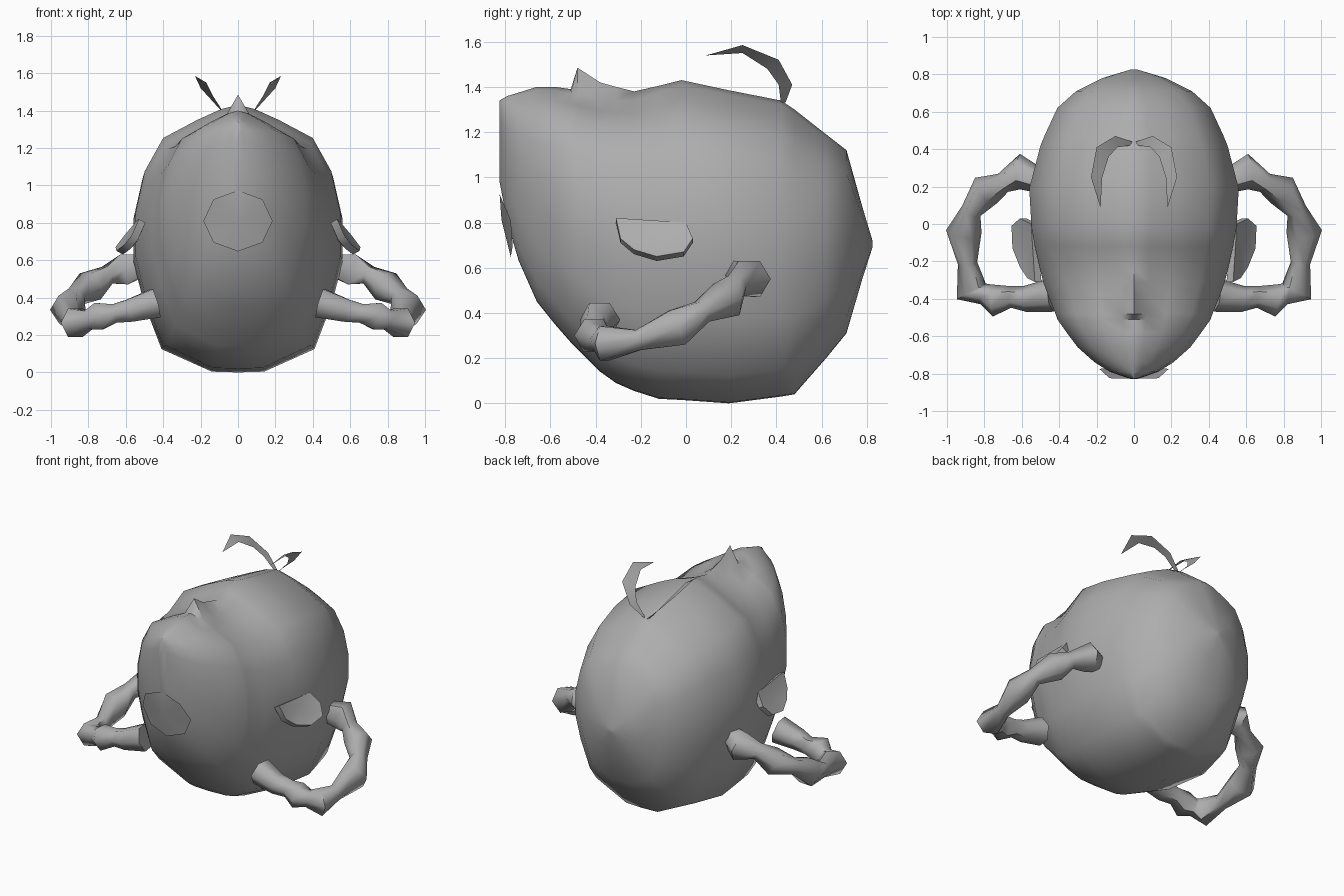
import bpy, math
from mathutils import Vector

if "Cube" in bpy.data.objects:
    bpy.data.objects.remove(bpy.data.objects["Cube"])

grey = bpy.data.materials.new("dark_grey")
grey.diffuse_color = (.42, .42, .42, 1)
grey.use_nodes = True
grey.node_tree.nodes["Principled BSDF"].inputs["Base Color"].default_value = grey.diffuse_color


def make(name, verts, faces, angle=60):
    me = bpy.data.meshes.new(name)
    me.from_pydata(verts, [], faces)
    me.materials.append(grey)
    ob = bpy.data.objects.new(name, me)
    bpy.context.collection.objects.link(ob)
    bpy.ops.object.select_all(action='DESELECT')
    ob.select_set(True)
    bpy.context.view_layer.objects.active = ob
    bpy.ops.object.mode_set(mode='EDIT')
    bpy.ops.mesh.select_all(action='SELECT')
    bpy.ops.mesh.normals_make_consistent(inside=False)
    bpy.ops.object.mode_set(mode='OBJECT')
    bpy.ops.object.shade_smooth_by_angle(angle=math.radians(angle))
    return ob


def loft(name, rings, angle=60):
    n = len(rings[0])
    faces = [(i*n + j, i*n + (j+1) % n, (i+1)*n + (j+1) % n, (i+1)*n + j)
             for i in range(len(rings)-1) for j in range(n)]
    faces += [tuple(range(n)), tuple(range((len(rings)-1)*n, len(rings)*n))]
    return make(name, [p for r in rings for p in r], faces, angle)


# head, face upwards: y, bottom z, top z, half width, nose height
stations = [
    (-.825, .98, 1.34, .03, 0), (-.79, .80, 1.36, .13, 0), (-.74, .63, 1.375, .21, 0),
    (-.66, .45, 1.40, .30, 0), (-.58, .35, 1.40, .36, 0), (-.51, .27, 1.39, .41, 0),
    (-.48, .24, 1.385, .42, .1), (-.38, .14, 1.36, .46, .06), (-.31, .09, 1.36, .485, .04),
    (-.23, .055, 1.36, .505, .02), (-.12, .02, 1.395, .53, .01), (-.02, .015, 1.43, .548, 0),
    (.19, 0, 1.385, .56, 0), (.42, .03, 1.34, .50, 0), (.48, .04, 1.30, .475, 0),
    (.62, .20, 1.19, .41, 0), (.71, .31, 1.12, .31, 0), (.78, .55, .87, .17, 0),
    (.825, .69, .72, .02, 0)]
# half cross-section, as fractions of width and height
section = [(0, 0), (.25, .003), (.73, .09), (.9, .27), (1, .43), (1, .59),
           (.91, .75), (.73, .875), (.4, .943), (.16, .985), (0, 1)]
rings = []
for y, zb, zt, w, nose in stations:
    half = [(u*w, y, zb + v*(zt-zb)) for u, v in section]
    half[-1] = (0, y, zt + nose)
    rings.append(half + [(-x, yy, z) for x, yy, z in half[-2:0:-1]])
loft("head", rings)


# neck opening disc, following the front of the head
def disc_point(x, z):
    return (x, max(-.828, -.775 - .25*(z-.645) + 1.2*x*x), z)


disc = [disc_point(.185*math.sin(i*math.pi/4), .81 + .163*math.cos(i*math.pi/4)) for i in range(8)]
make("neck_disc", disc + [disc_point(0, .81)], [(i, (i+1) % 8, 8) for i in range(8)])

ear = [(.53, -.31, .82), (.57, -.29, .73), (.61, -.23, .68), (.65, -.13, .65),
       (.655, -.01, .67), (.61, .03, .73), (.55, 0, .80)]
braid = [(.44, -.38, .37, .09), (.58, -.40, .33, .07), (.66, -.39, .315, .058),
         (.745, -.41, .30, .085), (.80, -.375, .28, .058), (.87, -.36, .265, .088),
         (.89, -.21, .28, .052), (.91, -.04, .335, .095), (.87, .07, .405, .056),
         (.79, .18, .46, .09), (.70, .22, .52, .055), (.61, .28, .55, .095),
         (.48, .22, .58, .06)]
outer = [(.01, .44, 1.33), (.10, .47, 1.41), (.20, .41, 1.52), (.23, .25, 1.585), (.18, .09, 1.54)]
inner = [(.02, .42, 1.33), (.09, .41, 1.41), (.135, .36, 1.48), (.17, .25, 1.55), (.178, .10, 1.54)]

for s, side in ((1, "left"), (-1, "right")):
    # ear: hollow dish with a thick rim
    rim = [(s*x, y, z) for x, y, z in ear]
    back = [(s*(x-.035), y, z-.02) for x, y, z in ear]
    n = len(ear)
    faces = [(i, (i+1) % n, 2*n) for i in range(n)]
    faces += [(i, (i+1) % n, n + (i+1) % n, n + i) for i in range(n)]
    faces += [(n + i, n + (i+1) % n, 2*n + 1) for i in range(n)]
    centres = [(s*.56, -.12, .745), (s*.53, -.12, .71)]
    make("ear_" + side, rim + back + centres, faces, 35)

    # braid loop: knobbly six-sided tube
    pts = [Vector((s*x, y, z)) for x, y, z, r in braid]
    tube = []
    for i, p in enumerate(pts):
        t = (pts[min(i+1, len(pts)-1)] - pts[max(i-1, 0)]).normalized()
        u = t.cross(Vector((0, 0, 1))).normalized()
        v = u.cross(t)
        r = braid[i][3]
        tube.append([tuple(p + r*(u*math.cos(a) + v*math.sin(a)))
                     for a in (k*math.pi/3 for k in range(6))])
    loft("braid_" + side, tube)

    # thin curling tuft
    verts = [(s*x, y, z) for x, y, z in outer + inner]
    m = len(outer)
    make("tuft_" + side, verts, [(i, i+1, m+i+1, m+i) for i in range(m-1)], 30)
